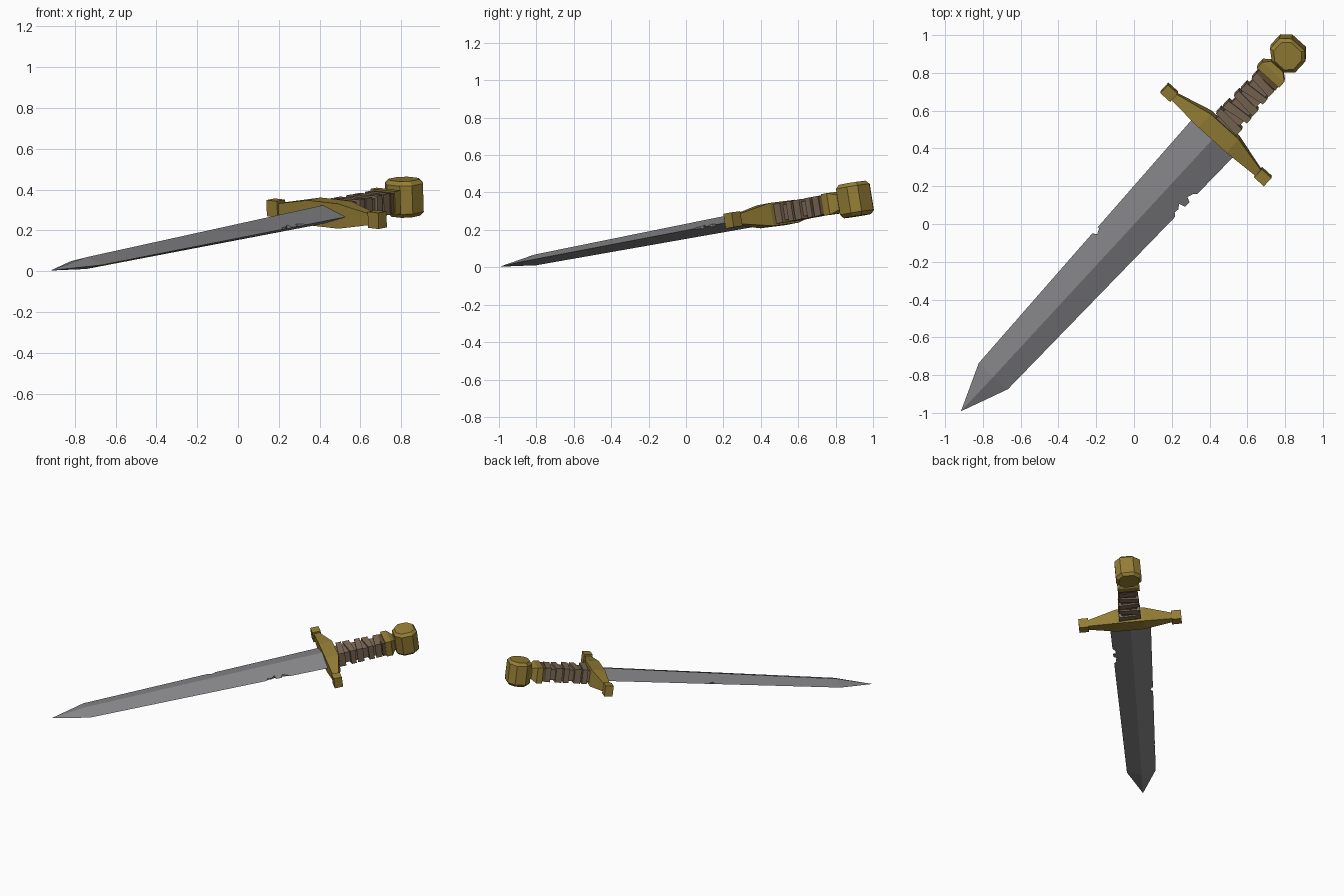
import bpy, bmesh, math
from mathutils import Matrix, Vector

if "Cube" in bpy.data.objects:
    bpy.data.objects.remove(bpy.data.objects["Cube"])

# Sword frame: x across the guard, y along the blade towards the pommel, z out of the flat
u = Vector((0.6714, 0.7284, 0.138)).normalized()
w = Vector((0.735, -0.665, -0.085))
w = (w - u * w.dot(u)).normalized()
n = w.cross(u)
FRAME = Matrix((w, u, n)).transposed().to_4x4()
FRAME.translation = (0.44, 0.48, 0.283)


def material(name, rgb):
    m = bpy.data.materials.new(name)
    m.diffuse_color = (*rgb, 1)
    m.use_nodes = True
    m.node_tree.nodes["Principled BSDF"].inputs["Base Color"].default_value = m.diffuse_color
    return m


STEEL = material("grey steel", (0.235, 0.235, 0.245))
GOLD = material("old gold", (0.30, 0.21, 0.036))
WRAP = material("brown wrap", (0.20, 0.14, 0.09))
LEATHER = material("dark leather", (0.13, 0.075, 0.032))


def finish(name, bm, mat):
    bmesh.ops.recalc_face_normals(bm, faces=bm.faces)
    me = bpy.data.meshes.new(name)
    bm.to_mesh(me)
    bm.free()
    me.materials.append(mat)
    ob = bpy.data.objects.new(name, me)
    bpy.context.collection.objects.link(ob)
    ob.matrix_world = FRAME
    return ob


def loft(name, rings, mat):
    """Skin a list of equal-length point rings and cap both ends."""
    bm = bmesh.new()
    vs = [[bm.verts.new(p) for p in r] for r in rings]
    k = len(rings[0])
    for a, b in zip(vs, vs[1:]):
        for i in range(k):
            j = (i + 1) % k
            bm.faces.new((a[i], a[j], b[j], b[i]))
    bm.faces.new(vs[0])
    bm.faces.new(vs[-1])
    return finish(name, bm, mat)


def rect(y, hx, hz, cx=0, tilt=0):
    """Rectangular ring across the sword at y, optionally slanted."""
    return [(cx + sx * hx, y + sx * hx * tilt, sz * hz)
            for sx, sz in ((-1, -1), (1, -1), (1, 1), (-1, 1))]


def prism(name, pts, hz, mat):
    return loft(name, [[(x, y, z) for x, y in pts] for z in (-hz, hz)], mat)


# Blade: diamond section tapering to a pointed tip
def diamond(y, hx, hz):
    return [(-hx, y, 0), (0, y, -hz), (hx, y, 0), (0, y, hz)]


blade = loft("blade", [diamond(-2.018, 0.001, 0.001), diamond(-1.765, 0.104, 0.029),
                       diamond(0.0, 0.149, 0.046)], STEEL)

# Battle nicks cut into both edges
nicks = [
    [(-0.16, -0.865), (-0.105, -0.83), (-0.118, -0.80), (-0.17, -0.80)],
    [(-0.16, -1.50), (-0.108, -1.475), (-0.118, -1.435), (-0.16, -1.425)],
    [(0.16, -0.50), (0.118, -0.465), (0.122, -0.44), (0.105, -0.415), (0.16, -0.40)],
    [(0.17, -0.385), (0.112, -0.36), (0.125, -0.325), (0.17, -0.29)],
]
for pts in nicks:
    cutter = prism("nick_cutter", pts, 0.1, STEEL)
    cutter.hide_render = True
    cutter.hide_set(True)
    mod = blade.modifiers.new("nick", 'BOOLEAN')
    mod.operation = 'DIFFERENCE'
    mod.solver = 'EXACT'
    mod.object = cutter


# Guard: tapering crosspiece with a block at each end
def guard_ring(x, y0, y1, hz):
    return [(x, y0, -hz), (x, y1, -hz), (x, y1, hz), (x, y0, hz)]


loft("guard", [guard_ring(x, *r) for x, r in (
    (-0.31, (-0.028, 0.012, 0.026)), (-0.10, (-0.035, 0.062, 0.062)),
    (0.10, (-0.035, 0.062, 0.062)), (0.31, (-0.028, 0.012, 0.026)))], GOLD)
for side, label in ((-1, "left"), (1, "right")):
    loft("guard_end_" + label, [guard_ring(side * x, -0.038, 0.022, 0.04)
                                for x in (0.30, 0.37)], GOLD)

# Grip: leather core with slanted wrap bands
loft("grip_core", [rect(0.05, 0.058, 0.042), rect(0.42, 0.054, 0.038)], WRAP)
for i in range(5):
    y = 0.095 + i * 0.067
    t = 0.16 if i % 2 else -0.1
    hx = 0.079 - 0.003 * i
    loft("grip_band_%d" % (i + 1), [rect(y - 0.021, hx, 0.053, 0, t),
                                    rect(y + 0.021, hx, 0.053, 0, t * 0.5)], WRAP)
loft("grip_top_band", [rect(0.385, 0.068, 0.05), rect(0.42, 0.068, 0.05)], LEATHER)

# Collar narrowing to the neck under the pommel
loft("collar", [rect(0.41, 0.079, 0.058, -0.006), rect(0.452, 0.079, 0.058, -0.006),
                rect(0.485, 0.042, 0.04, -0.01), rect(0.52, 0.05, 0.05, -0.012)], GOLD)

# Pommel: eight-sided block with chamfered rims
outline = [(-0.05, 0.49), (0.035, 0.49), (0.08, 0.53), (0.08, 0.61),
           (0.04, 0.652), (-0.055, 0.652), (-0.104, 0.61), (-0.104, 0.535)]
cx, cy = -0.01, 0.571
inner = [(cx + (x - cx) * 0.78, cy + (y - cy) * 0.82) for x, y in outline]
loft("pommel", [[(x, y, z) for x, y in pts] for z, pts in (
    (-0.09, inner), (-0.07, outline), (0.07, outline), (0.09, inner))], GOLD)
